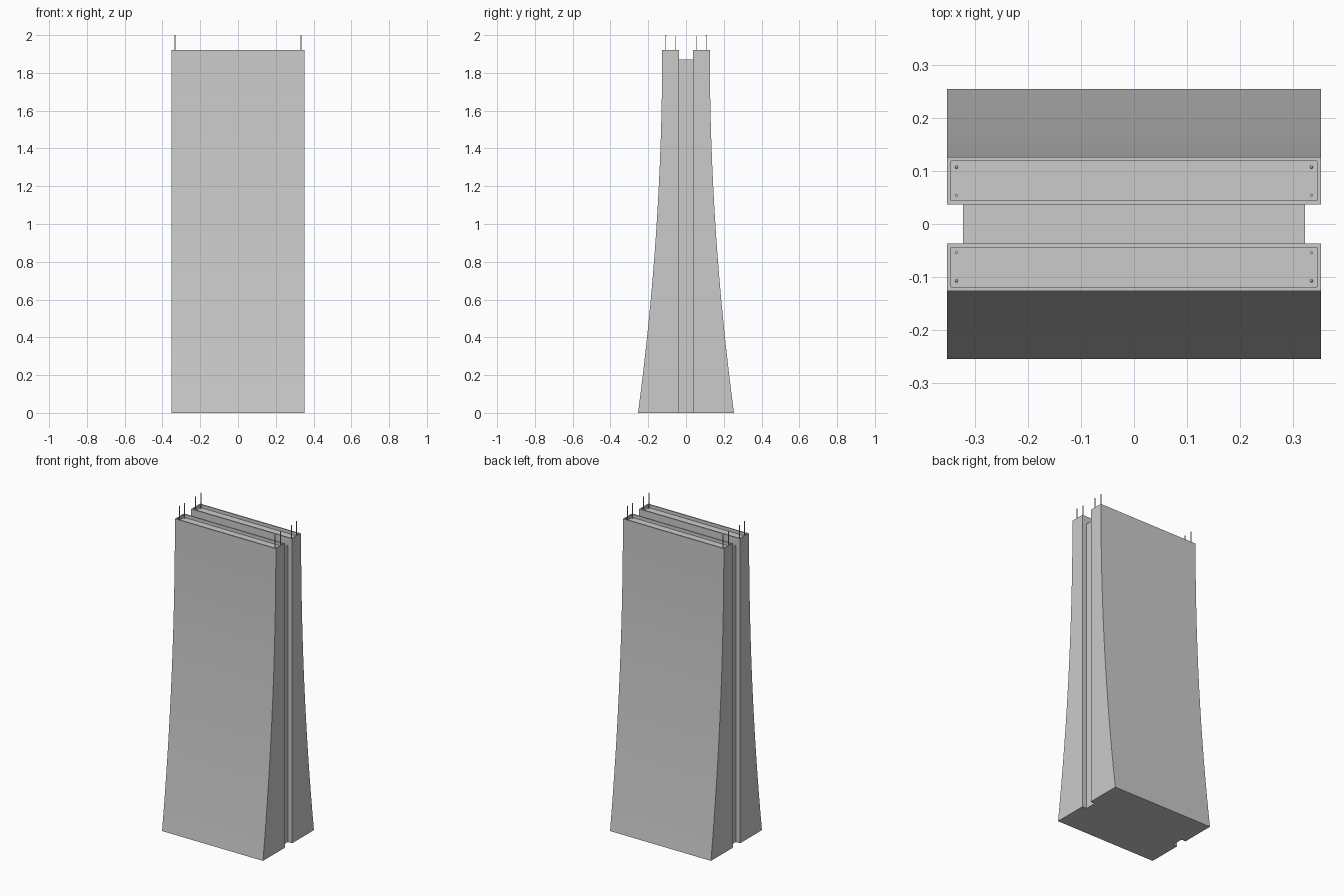
import bpy, bmesh
from mathutils import Matrix, Vector

if "Cube" in bpy.data.objects:
    bpy.data.objects.remove(bpy.data.objects["Cube"])

HALF_W, TOP, INNER = 0.352, 1.92, 0.0365
SEGMENTS = 16


def finish(bm, name):
    mesh = bpy.data.meshes.new(name)
    bm.to_mesh(mesh)
    bm.free()
    obj = bpy.data.objects.new(name, mesh)
    bpy.context.collection.objects.link(obj)
    return obj


def add_box(bm, center, size):
    bmesh.ops.create_cube(bm, size=1, matrix=Matrix.Translation(center) @ Matrix.Diagonal((*size, 1)))


def outer_y(z):
    return 0.126 + 0.128 * (1 - z / TOP) ** 2


def tower_slab(name, side):
    # Flared side profile extruded across the width
    bm = bmesh.new()
    levels = [TOP * i / SEGMENTS for i in range(SEGMENTS + 1)]
    profile = [(INNER, 0)] + [(outer_y(z), z) for z in levels] + [(INNER, TOP)]
    face = bm.faces.new([bm.verts.new((-HALF_W, side * y, z)) for y, z in profile])
    new = bmesh.ops.extrude_face_region(bm, geom=[face])["geom"]
    bmesh.ops.translate(bm, vec=(2 * HALF_W, 0, 0),
                        verts=[v for v in new if isinstance(v, bmesh.types.BMVert)])
    bmesh.ops.recalc_face_normals(bm, faces=bm.faces[:])

    # Sunken roof behind a thin parapet
    roof = next(f for f in bm.faces if all(v.co.z > TOP - 0.001 for v in f.verts))
    bmesh.ops.inset_region(bm, faces=[roof], thickness=0.011)
    roof = bmesh.ops.extrude_discrete_faces(bm, faces=[roof])["faces"][0]
    bmesh.ops.translate(bm, vec=(0, 0, -0.02), verts=roof.verts[:])
    return finish(bm, name)


def antenna(name, x, y, top, tip):
    # Thin mast standing on the roof, with a small beacon on the outer ones
    bm = bmesh.new()
    base = TOP - 0.02
    add_box(bm, Vector((x, y, (base + top) / 2)), (0.004, 0.004, top - base))
    if tip:
        bmesh.ops.create_uvsphere(bm, u_segments=8, v_segments=6, radius=0.0035,
                                  matrix=Matrix.Translation((x, y, 2 - 0.0035)))
    return finish(bm, name)


# Two mirrored slabs with four antennas each
for label, side in (("front", -1), ("back", 1)):
    tower_slab(label + "_slab", side)
    for hand, sx in (("left", -1), ("right", 1)):
        antenna(f"{label}_{hand}_outer_antenna", sx * 0.334, side * 0.107, 1.996, True)
        antenna(f"{label}_{hand}_inner_antenna", sx * 0.334, side * 0.054, 1.996, False)

# Recessed core between the slabs
core = bmesh.new()
add_box(core, Vector((0, 0, 1.87 / 2)), (0.644, 2 * INNER, 1.87))
finish(core, "central_core")
